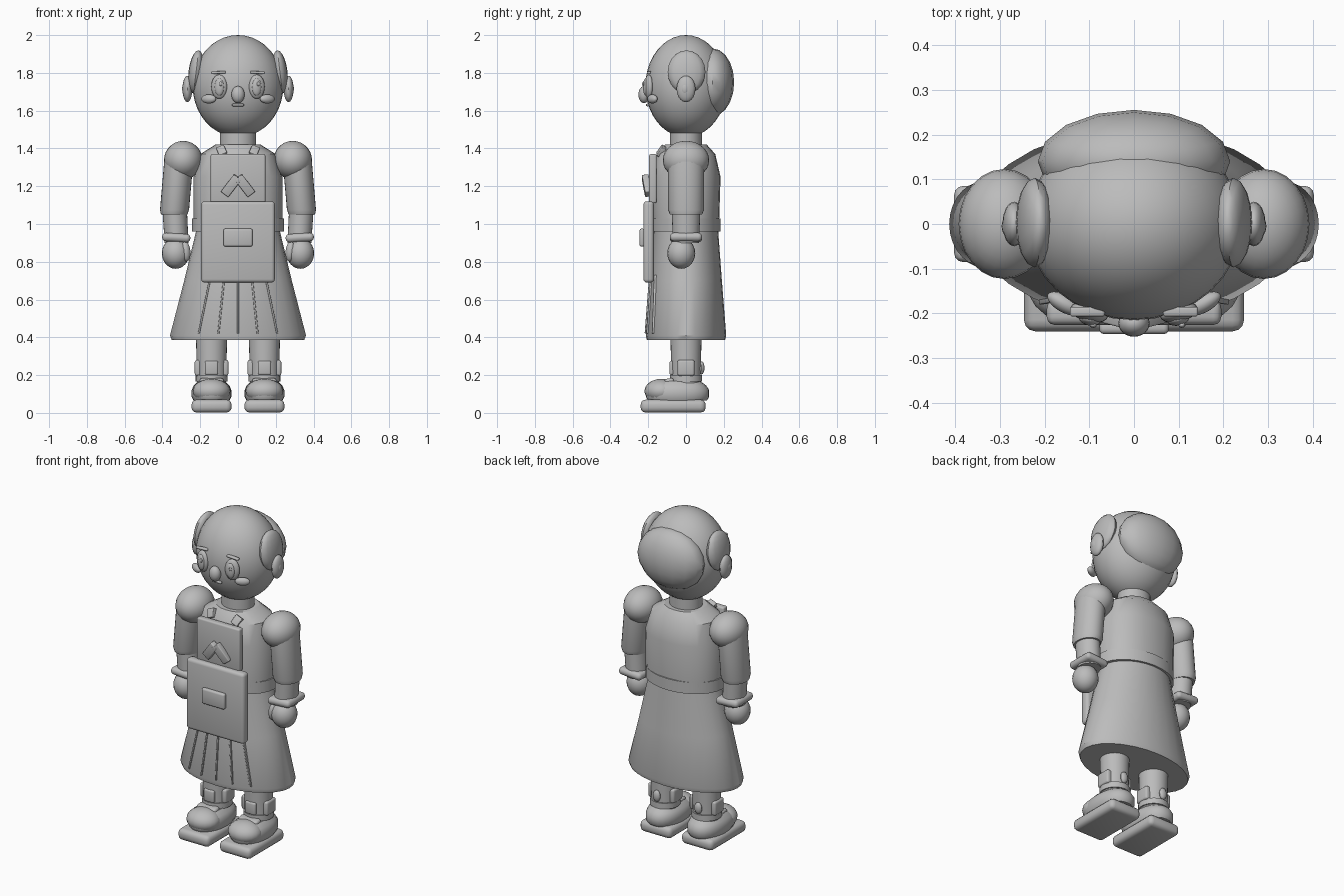
import bpy, bmesh, math
from mathutils import Vector, Matrix

old = bpy.data.objects.get("Cube")
if old:
    bpy.data.objects.remove(old)

# Single plain material
grey = bpy.data.materials.new("plain grey")
grey.use_nodes = True
colour = (0.5, 0.5, 0.5, 1)
grey.diffuse_color = colour
grey.node_tree.nodes["Principled BSDF"].inputs["Base Color"].default_value = colour


def finish(name, bm, angle=35):
    mesh = bpy.data.meshes.new(name)
    bmesh.ops.recalc_face_normals(bm, faces=bm.faces)
    bm.to_mesh(mesh)
    bm.free()
    ob = bpy.data.objects.new(name, mesh)
    bpy.context.collection.objects.link(ob)
    mesh.materials.append(grey)
    bpy.ops.object.select_all(action="DESELECT")
    ob.select_set(True)
    bpy.context.view_layer.objects.active = ob
    bpy.ops.object.shade_smooth_by_angle(angle=math.radians(angle))
    return ob


def ball(name, at, r, seg=20, rings=12, tilt=0, turn=0):
    """Ellipsoid; tilt turns it about y, turn about z."""
    bm = bmesh.new()
    m = (Matrix.Translation(at) @ Matrix.Rotation(turn, 4, "Z")
         @ Matrix.Rotation(tilt, 4, "Y") @ Matrix.Diagonal((*r, 1)))
    bmesh.ops.create_uvsphere(bm, u_segments=seg, v_segments=rings, radius=1, matrix=m)
    return finish(name, bm, 40)


def block(name, at, size, round_off=0.01, tilt=0, turn=0, pitch=0):
    """Box with rounded edges."""
    bm = bmesh.new()
    bmesh.ops.create_cube(bm, size=1, matrix=Matrix.Diagonal((*size, 1)))
    bmesh.ops.bevel(bm, geom=bm.edges[:], offset=round_off, segments=3,
                    profile=0.5, affect="EDGES")
    m = (Matrix.Translation(at) @ Matrix.Rotation(turn, 4, "Z")
         @ Matrix.Rotation(tilt, 4, "Y") @ Matrix.Rotation(pitch, 4, "X"))
    bmesh.ops.transform(bm, matrix=m, verts=bm.verts)
    return finish(name, bm)


def loft(name, sections, seg=28, power=1.0):
    """Stack of oval sections given as (x, y, z, rx, ry)."""
    bm = bmesh.new()
    rings = []
    for x, y, z, rx, ry in sections:
        ring = []
        for i in range(seg):
            a = math.tau * i / seg
            c, s = math.cos(a), math.sin(a)
            ring.append(bm.verts.new((
                x + rx * math.copysign(abs(c) ** power, c),
                y + ry * math.copysign(abs(s) ** power, s), z)))
        rings.append(ring)
    for lo, hi in zip(rings, rings[1:]):
        for i in range(seg):
            j = (i + 1) % seg
            bm.faces.new((lo[i], lo[j], hi[j], hi[i]))
    bm.faces.new(rings[0])
    bm.faces.new(rings[-1])
    return finish(name, bm)


# Head and hair
ball("head", (0, 0, 1.73), (0.24, 0.215, 0.27), 32, 20)
ball("back_hair", (0, 0.14, 1.75), (0.215, 0.115, 0.18), 16, 10)
ball("nose", (0, -0.222, 1.685), (0.035, 0.03, 0.045))
block("mouth", (0, -0.203, 1.63), (0.062, 0.016, 0.014), 0.005)

# Body
loft("neck", [(0, 0, 1.39, 0.095, 0.085), (0, 0, 1.5, 0.095, 0.085)])
loft("torso", [(0, 0, 1.0, 0.235, 0.175), (0, 0, 1.25, 0.235, 0.183),
               (0, 0, 1.37, 0.2, 0.155), (0, 0, 1.42, 0.12, 0.11)], 24, 0.9)
loft("belt", [(0, 0, 0.96, 0.243, 0.183), (0, 0, 1.03, 0.243, 0.183)])
loft("skirt", [(0, 0, 0.385, 0.35, 0.207), (0, 0, 0.41, 0.36, 0.213),
               (0, 0, 0.7, 0.285, 0.19), (0, 0, 0.97, 0.22, 0.17)])

# Apron
block("bib", (0, -0.175, 1.24), (0.29, 0.04, 0.26), 0.01)
block("apron", (0, -0.198, 0.905), (0.39, 0.055, 0.43), 0.018)
block("apron_pocket", (0, -0.232, 0.928), (0.155, 0.028, 0.095), 0.011)

# Skirt pleats
for i in range(-2, 3):
    low = Vector((i * 0.104, -0.212 * math.sqrt(1 - (i * 0.104 / 0.36) ** 2), 0.42))
    top = Vector((i * 0.072, -0.188 * math.sqrt(1 - (i * 0.072 / 0.285) ** 2), 0.73))
    d = top - low
    block("skirt_pleat", (low + top) / 2, (0.01, 0.014, d.length), 0.003,
          tilt=math.atan2(d.x, d.z), pitch=-math.atan2(d.y, d.z))

# Paired parts
for side, s in (("left", 1), ("right", -1)):
    # Face
    ball(side + "_side_hair", (s * 0.222, 0.003, 1.805), (0.04, 0.1, 0.115), 16, 10, tilt=-s * 0.12)
    ball(side + "_ear", (s * 0.268, 0, 1.715), (0.026, 0.05, 0.07), 16, 10)
    ball(side + "_inner_ear", (s * 0.28, -0.005, 1.715), (0.016, 0.025, 0.035), 12, 8)
    ball(side + "_eye", (s * 0.1, -0.197, 1.727), (0.043, 0.022, 0.064), turn=s * 0.25)
    ball(side + "_pupil", (s * 0.099, -0.213, 1.725), (0.025, 0.014, 0.046), turn=s * 0.2)
    ball(side + "_eye_shine", (s * 0.099 + 0.008, -0.226, 1.742), (0.008, 0.006, 0.012), 10, 6)
    block(side + "_brow", (s * 0.104, -0.196, 1.802), (0.078, 0.022, 0.014), 0.006, tilt=s * 0.05)
    ball(side + "_cheek", (s * 0.155, -0.178, 1.662), (0.043, 0.02, 0.024), turn=s * 0.5)

    # Collar tab and bow
    block(side + "_collar_tab", (s * 0.085, -0.13, 1.385), (0.045, 0.03, 0.055), 0.004,
          tilt=s * 0.4, pitch=-0.6)
    block(side + "_bow_tail", (s * 0.036, -0.208, 1.203), (0.05, 0.035, 0.115), 0.005,
          tilt=-s * 0.65, pitch=0.15)

    # Arm
    ball(side + "_shoulder", (s * 0.29, 0, 1.338), (0.102, 0.123, 0.102), 24, 14)
    loft(side + "_sleeve", [(s * 0.338, 0, 1.05, 0.07, 0.085), (s * 0.336, 0, 1.075, 0.077, 0.095),
                            (s * 0.314, 0, 1.33, 0.077, 0.095)])
    loft(side + "_forearm", [(s * 0.325, 0, 0.9, 0.063, 0.07), (s * 0.335, 0, 1.07, 0.065, 0.075)])
    block(side + "_wristband", (s * 0.327, 0, 0.928), (0.15, 0.17, 0.045), 0.02, tilt=-s * 0.06)
    ball(side + "_hand", (s * 0.33, -0.025, 0.845), (0.073, 0.074, 0.082))
    ball(side + "_thumb", (s * 0.277, -0.055, 0.855), (0.026, 0.03, 0.055), 14, 8, tilt=s * 0.1)

    # Leg with buckled cuff
    x = s * 0.14
    loft(side + "_leg", [(x, 0, 0.14, 0.076, 0.076), (x, 0, 0.42, 0.083, 0.083)])
    loft(side + "_cuff", [(x, 0, 0.165, 0.084, 0.086), (x, 0, 0.2, 0.084, 0.086)])
    for k in (-1, 1):
        block(side + "_cuff_tab", (x + k * 0.064, 0, 0.238), (0.05, 0.09, 0.085), 0.012)
    block(side + "_front_tab", (x, -0.075, 0.238), (0.07, 0.025, 0.075), 0.01)
    ball(side + "_heel_stud", (x, 0.082, 0.238), (0.024, 0.016, 0.035), 12, 8)

    # Shoe
    block(side + "_sole", (x, -0.068, 0.036), (0.212, 0.344, 0.068), 0.026)
    loft(side + "_shoe", [(x, -0.045, 0.065, 0.095, 0.155), (x, -0.045, 0.085, 0.105, 0.168),
                          (x, -0.045, 0.12, 0.105, 0.168), (x, -0.045, 0.145, 0.095, 0.152),
                          (x, -0.04, 0.168, 0.07, 0.115)], 24, 0.9)
    ball(side + "_toe_cap", (x, -0.13, 0.115), (0.1, 0.09, 0.065))
    block(side + "_shoe_strap", (x, -0.088, 0.165), (0.13, 0.05, 0.035), 0.014, pitch=0.15)
